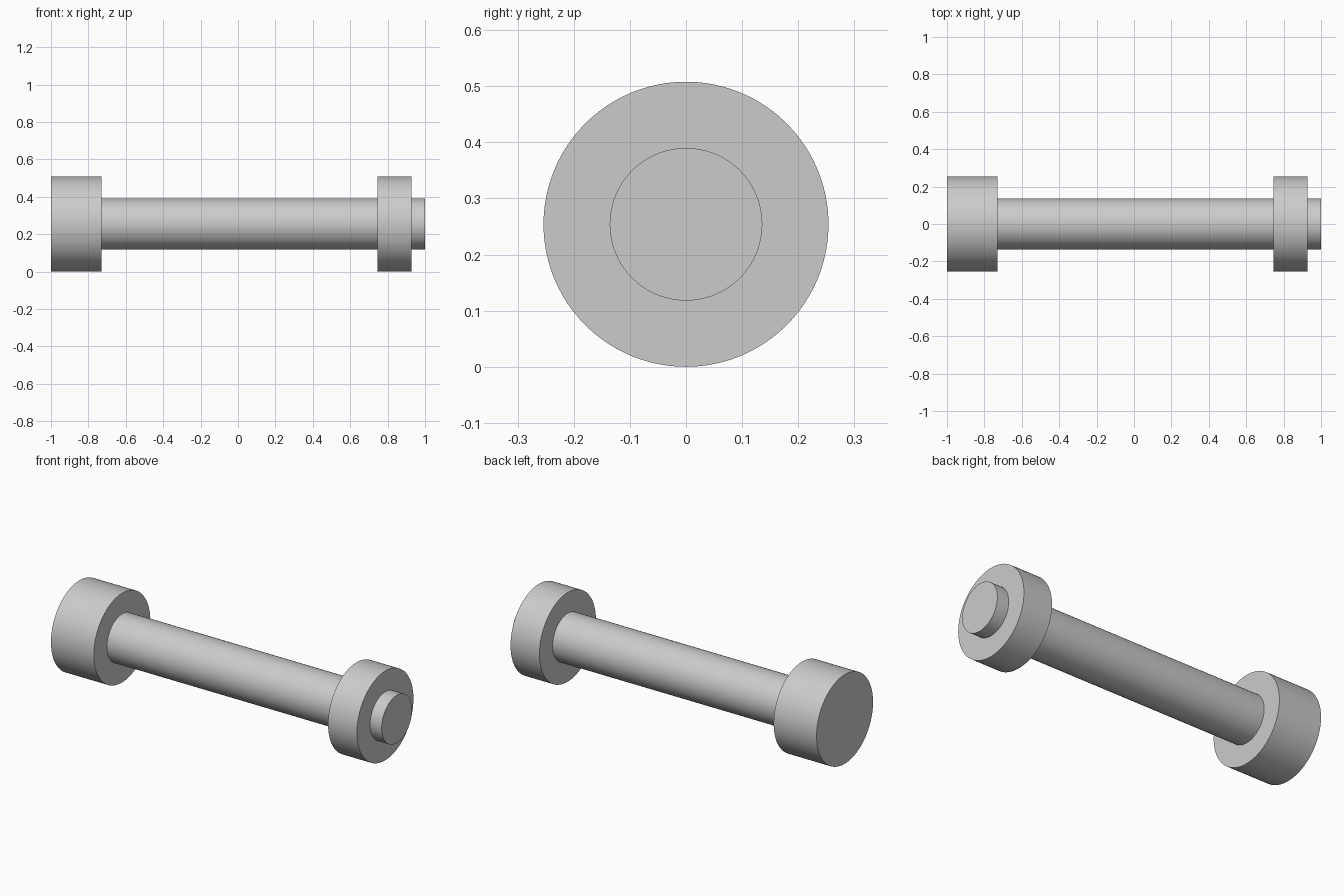
import bpy
import bmesh
from math import cos, sin, pi, radians

cube = bpy.data.objects.get("Cube")
if cube:
    bpy.data.objects.remove(cube, do_unlink=True)

SEGMENTS = 96
HEAD_R, ROD_R = 0.254, 0.136
AXIS_Z = HEAD_R

grey = bpy.data.materials.new("light grey")
grey.use_nodes = True
colour = (0.6, 0.6, 0.6, 1)
grey.diffuse_color = colour
grey.node_tree.nodes["Principled BSDF"].inputs["Base Color"].default_value = colour


def lathe(name, profile, closed=False):
    """Turn (x, radius) points around the long axis; open ends get flat caps."""
    bm = bmesh.new()
    rings = []
    for x, r in profile:
        angles = [2 * pi * i / SEGMENTS for i in range(SEGMENTS)]
        rings.append([bm.verts.new((x, r * cos(a), r * sin(a))) for a in angles])
    pairs = list(zip(rings, rings[1:]))
    if closed:
        pairs.append((rings[-1], rings[0]))
    else:
        bm.faces.new(rings[0])
        bm.faces.new(rings[-1])
    for a, b in pairs:
        for i in range(SEGMENTS):
            j = (i + 1) % SEGMENTS
            bm.faces.new((a[i], a[j], b[j], b[i]))
    bmesh.ops.recalc_face_normals(bm, faces=bm.faces)
    mesh = bpy.data.meshes.new(name)
    bm.to_mesh(mesh)
    bm.free()
    mesh.materials.append(grey)
    obj = bpy.data.objects.new(name, mesh)
    obj.location.z = AXIS_Z
    bpy.context.collection.objects.link(obj)
    bpy.ops.object.select_all(action="DESELECT")
    obj.select_set(True)
    bpy.context.view_layer.objects.active = obj
    bpy.ops.object.shade_smooth_by_angle(angle=radians(30))
    return obj


# Pin: wide head and long rod turned as one piece
lathe("headed_pin", [(-1, HEAD_R), (-0.73, HEAD_R), (-0.73, ROD_R), (1, ROD_R)])

# Collar: ring fitted around the rod near its free end
lathe("collar", [(0.745, HEAD_R), (0.927, HEAD_R), (0.927, ROD_R), (0.745, ROD_R)],
      closed=True)
